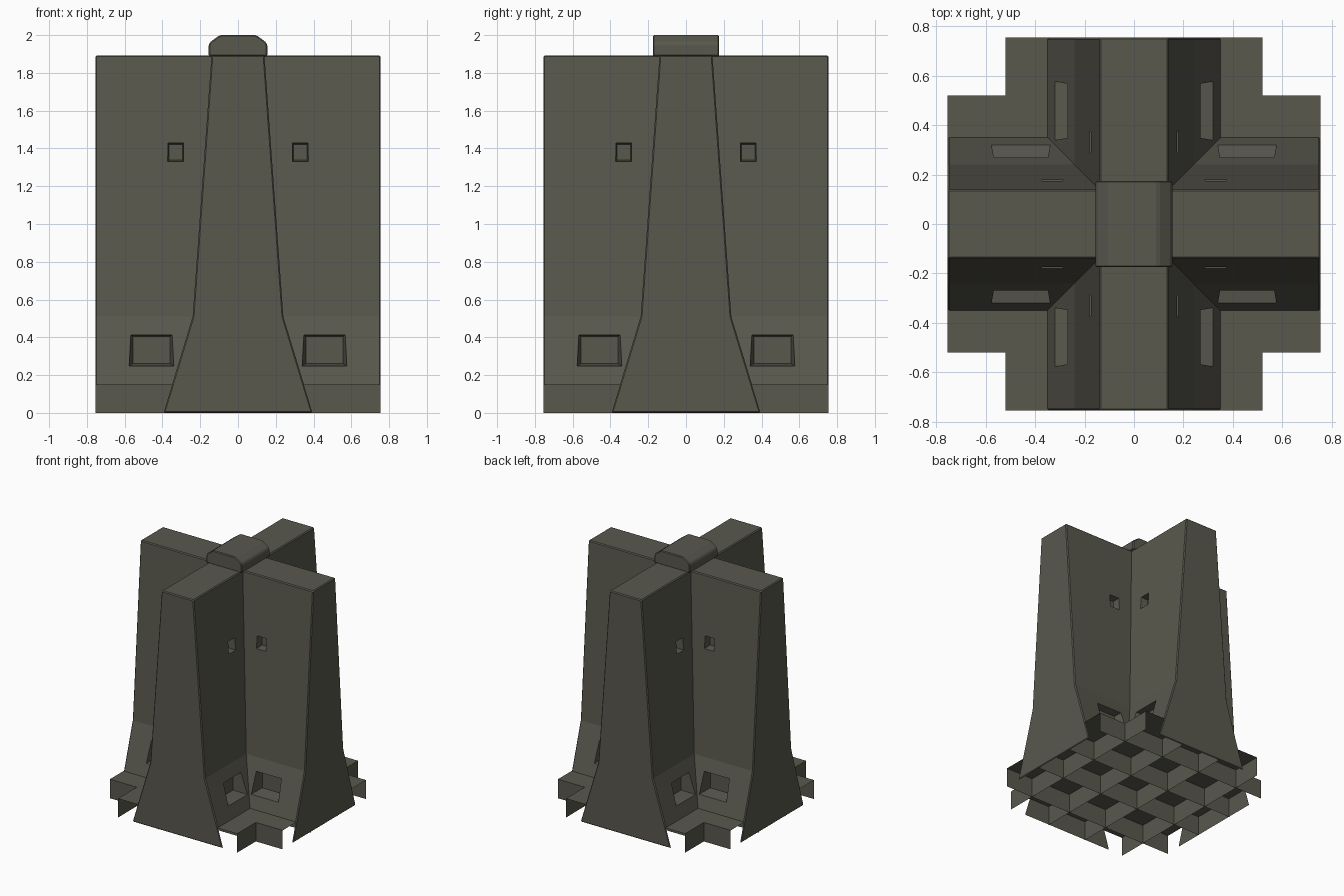
import bpy, bmesh, math
from mathutils import Matrix

cube = bpy.data.objects.get("Cube")
if cube:
    bpy.data.objects.remove(cube, do_unlink=True)

LENGTH = 0.755   # half length of each wall
FOOT = 0.52      # half width of each foot slab
SLAB_Z = 0.15    # top of the foot slabs

concrete = bpy.data.materials.new("dark_olive_concrete")
concrete.use_nodes = True
colour = (0.1, 0.098, 0.076, 1)
concrete.diffuse_color = colour
bsdf = concrete.node_tree.nodes["Principled BSDF"]
bsdf.inputs["Base Color"].default_value = colour
bsdf.inputs["Roughness"].default_value = 0.9


def finish(name, bm, normals=True):
    if normals:
        bmesh.ops.recalc_face_normals(bm, faces=bm.faces)
    mesh = bpy.data.meshes.new(name)
    bm.to_mesh(mesh)
    bm.free()
    mesh.materials.append(concrete)
    obj = bpy.data.objects.new(name, mesh)
    bpy.context.collection.objects.link(obj)
    return obj


def prism(name, half_profile, half_depth, turn=0):
    """Extrude a mirrored x-z profile along y, then turn it about z."""
    outline = half_profile + [(-x, z) for x, z in reversed(half_profile)]
    bm = bmesh.new()
    face = bm.faces.new([bm.verts.new((x, -half_depth, z)) for x, z in outline])
    new = bmesh.ops.extrude_face_region(bm, geom=[face])["geom"]
    moved = [v for v in new if isinstance(v, bmesh.types.BMVert)]
    bmesh.ops.translate(bm, verts=moved, vec=(0, 2 * half_depth, 0))
    bm.transform(Matrix.Rotation(turn, 4, "Z"))
    return finish(name, bm)


def apply(obj, kind, **settings):
    mod = obj.modifiers.new(kind, kind)
    for key, value in settings.items():
        setattr(mod, key, value)
    bpy.context.view_layer.objects.active = obj
    bpy.ops.object.modifier_apply(modifier=mod.name)


def combine(obj, other, operation):
    apply(obj, "BOOLEAN", object=other, operation=operation, solver="EXACT")
    bpy.data.objects.remove(other, do_unlink=True)


def soften(obj, width):
    apply(obj, "BEVEL", width=width, segments=1, limit_method="ANGLE",
          angle_limit=math.radians(30))


# Two crossing walls with a flared foot
wall_profile = [(0.395, 0), (0.24, 0.51), (0.14, 1.893)]
walls = prism("crossed_walls", wall_profile, LENGTH)
cross = prism("cross_wall", wall_profile, LENGTH, math.pi / 2)
for wall in (walls, cross):
    soften(wall, 0.007)
combine(walls, cross, "UNION")

# Hollow underside, leaving thin end plates
bm = bmesh.new()
bmesh.ops.create_cube(bm, size=1)
inner = 2 * LENGTH - 0.012
bm.transform(Matrix.Diagonal((inner, inner, 2 * SLAB_Z, 1)))
combine(walls, finish("hollow_cutter", bm), "DIFFERENCE")


# Tapered recesses: large lifting pockets and small square holes
def recess(bm, x, z, width, height, outer, depth, turn, side):
    made = bmesh.ops.create_cube(bm, size=1)["verts"]
    for v in made:
        taper = 1.04 if v.co.y > 0 else 0.84
        v.co.x *= width * taper
        v.co.z *= height * taper
        v.co.y = outer - (0 if v.co.y > 0 else depth)
    place = Matrix.Rotation(turn, 4, "Z") @ Matrix.Translation((side * x, 0, z))
    bmesh.ops.transform(bm, matrix=place, verts=made)


bm = bmesh.new()
for quarter in range(4):
    for side in (-1, 1):
        turn = quarter * math.pi / 2
        recess(bm, 0.458, 0.333, 0.235, 0.17, 0.34, 0.13, turn, side)
        recess(bm, 0.33, 1.38, 0.085, 0.1, 0.2, 0.08, turn, side)
combine(walls, finish("recess_cutter", bm), "DIFFERENCE")

# Locking block on the crossing
lock = prism("top_lock_block",
             [(0.155, 1.888), (0.155, 1.95), (0.145, 1.965), (0.105, 1.994), (0.09, 2.0)],
             0.175)
soften(lock, 0.006)

# Plus-shaped foot slab
bm = bmesh.new()
plan = []
for sx, sy in ((1, 1), (-1, 1), (-1, -1), (1, -1)):
    corner = [(sx * LENGTH, sy * FOOT), (sx * FOOT, sy * FOOT), (sx * FOOT, sy * LENGTH)]
    plan += corner if sx * sy > 0 else corner[::-1]
bm.faces.new([bm.verts.new((x, y, SLAB_Z)) for x, y in plan])
finish("foot_slab", bm, normals=False)

# Thin crossing fins under the slab
bm = bmesh.new()
for offset in (-FOOT, -0.17, 0.17, FOOT):
    for turn in (0, math.pi / 2):
        ends = [(-LENGTH, 0), (LENGTH, 0), (LENGTH, SLAB_Z), (-LENGTH, SLAB_Z)]
        spin = Matrix.Rotation(turn, 4, "Z")
        verts = [bm.verts.new((x, offset, z)) for x, z in ends]
        bmesh.ops.transform(bm, matrix=spin, verts=verts)
        face = bm.faces.new(verts)
        if offset > 0:
            face.normal_flip()
finish("foot_fins", bm, normals=False)
